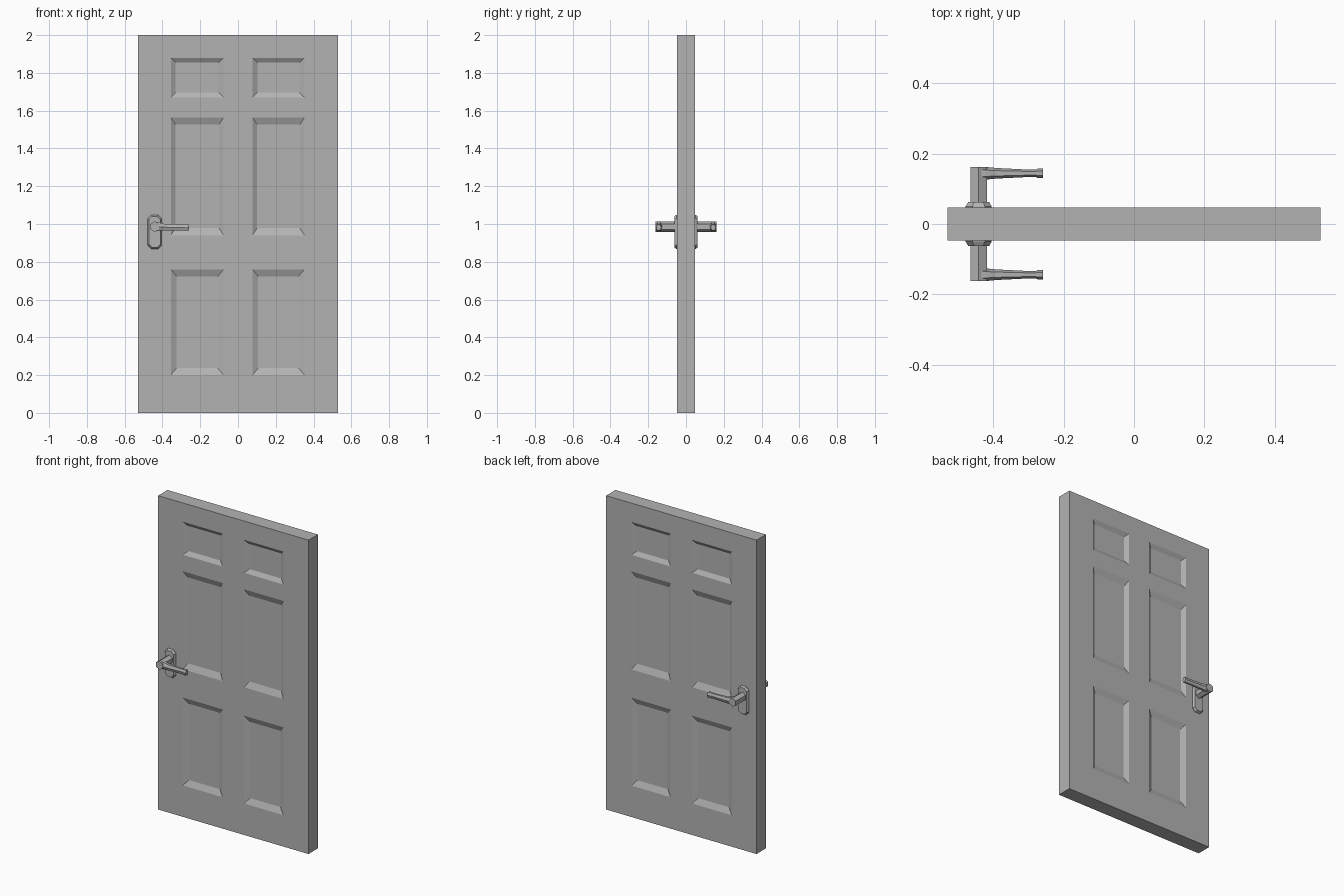
import bpy, bmesh, math

if "Cube" in bpy.data.objects:
    bpy.data.objects.remove(bpy.data.objects["Cube"])

grey = bpy.data.materials.new("door_grey")
grey.diffuse_color = (0.45, 0.45, 0.45, 1)
grey.use_nodes = True
grey.node_tree.nodes["Principled BSDF"].inputs["Base Color"].default_value = grey.diffuse_color


def finish(name, bm):
    bmesh.ops.remove_doubles(bm, verts=bm.verts, dist=1e-5)
    bmesh.ops.recalc_face_normals(bm, faces=bm.faces)
    me = bpy.data.meshes.new(name)
    bm.to_mesh(me)
    bm.free()
    me.materials.append(grey)
    ob = bpy.data.objects.new(name, me)
    bpy.context.collection.objects.link(ob)
    return ob


def loft(bm, rings):
    """Skin a list of equal point rings and cap both ends."""
    loops = [[bm.verts.new(p) for p in ring] for ring in rings]
    n = len(loops[0])
    for a, b in zip(loops, loops[1:]):
        for i in range(n):
            j = (i + 1) % n
            bm.faces.new((a[i], a[j], b[j], b[i]))
    bm.faces.new(loops[0])
    bm.faces.new(loops[-1])


# Door slab with six sloped recesses on each side
HALF = 0.047
DEPTH = 0.016
xs = [-0.53, -0.356, -0.076, 0.076, 0.352, 0.53]
zs = [0, 0.2, 0.76, 0.94, 1.565, 1.67, 1.88, 2]
insets = {1: (0.031, 0.037), 3: (0.025, 0.039), 5: (0.026, 0.025)}  # row: x, z
bm = bmesh.new()
for s in (-1, 1):
    def rect(x0, x1, z0, z1, y):
        return [bm.verts.new((x, s * y, z)) for x, z in
                ((x0, z0), (x1, z0), (x1, z1), (x0, z1))]
    for c in range(5):
        for r in range(7):
            x0, x1, z0, z1 = xs[c], xs[c + 1], zs[r], zs[r + 1]
            outer = rect(x0, x1, z0, z1, HALF)
            if c in (1, 3) and r in insets:
                dx, dz = insets[r]
                inner = rect(x0 + dx, x1 - dx, z0 + dz, z1 - dz, HALF - DEPTH)
                for i in range(4):
                    j = (i + 1) % 4
                    bm.faces.new((outer[i], outer[j], inner[j], inner[i]))
                bm.faces.new(inner)
            else:
                bm.faces.new(outer)
bmesh.ops.remove_doubles(bm, verts=bm.verts, dist=1e-5)
bmesh.ops.bridge_loops(bm, edges=[e for e in bm.edges if e.is_boundary])
finish("door_slab", bm)

CX, CZ = -0.441, 0.986


def octagon(hx, hz, cut, y):
    zc = 0.958
    pts = [(hx, hz - cut), (hx - cut, hz), (cut - hx, hz), (-hx, hz - cut),
           (-hx, cut - hz), (cut - hx, -hz), (hx - cut, -hz), (hx, cut - hz)]
    return [(CX + x, y, zc + z) for x, z in pts]


for side, s in (("front", -1), ("back", 1)):
    # Backplate with clipped corners and tapered rim
    bm = bmesh.new()
    loft(bm, [octagon(0.037, 0.09, 0.019, s * 0.045),
              octagon(0.037, 0.09, 0.019, s * 0.05),
              octagon(0.030, 0.083, 0.017, s * 0.062)])
    finish(side + "_backplate", bm)

    # Six-sided spindle
    bm = bmesh.new()
    loft(bm, [[(CX + 0.023 * math.sin(k * math.pi / 3) / 0.866, s * y,
                CZ + 0.028 * math.cos(k * math.pi / 3)) for k in range(6)]
              for y in (0.055, 0.162)])
    finish(side + "_spindle", bm)

    # Lever grip: x, half depth, half height, centre height
    bm = bmesh.new()
    stations = [(-0.44, 0.018, 0.024, CZ), (-0.42, 0.018, 0.022, CZ),
                (-0.39, 0.015, 0.018, 0.983), (-0.31, 0.011, 0.016, 0.982),
                (-0.277, 0.011, 0.017, 0.982), (-0.273, 0.014, 0.018, 0.982),
                (-0.259, 0.014, 0.016, 0.982)]
    loft(bm, [[(x, s * 0.144 + hy * math.cos(k * math.pi / 3),
                zc + hz * math.sin(k * math.pi / 3) / 0.866) for k in range(6)]
              for x, hy, hz, zc in stations])
    finish(side + "_lever", bm)
